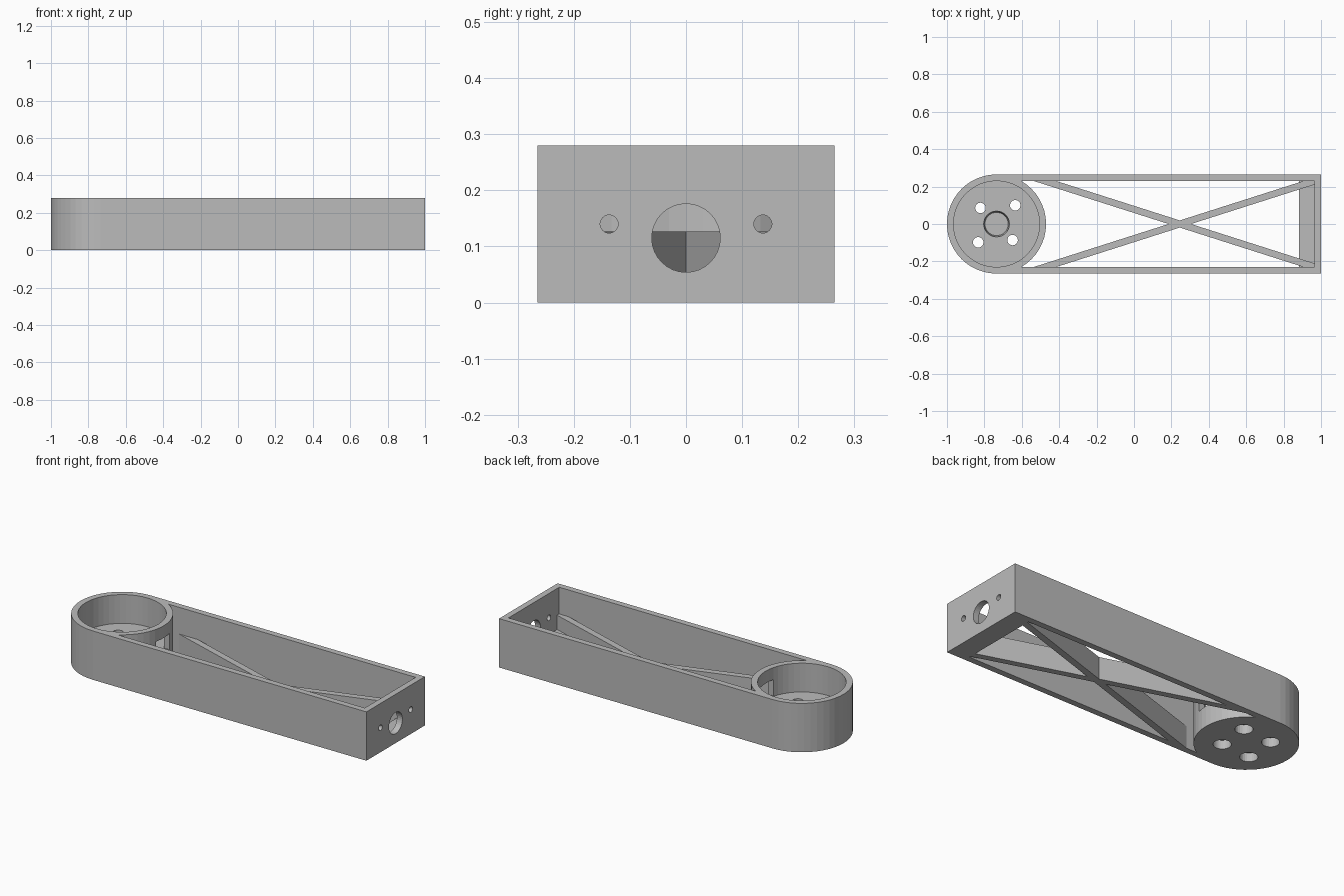
import bpy, bmesh, math

if "Cube" in bpy.data.objects:
    bpy.data.objects.remove(bpy.data.objects["Cube"], do_unlink=True)

grey = bpy.data.materials.new("plain grey")
grey.use_nodes = True
GREY = (0.5, 0.5, 0.5, 1)
grey.diffuse_color = GREY
grey.node_tree.nodes["Principled BSDF"].inputs["Base Color"].default_value = GREY

H = 0.28            # overall height
R, WALL = 0.265, 0.035
CX = -0.735         # centre of the round motor mount
FLOOR = 0.115       # top of the mount floor
BRACE_H = 0.127


def finish(bm, name):
    bmesh.ops.recalc_face_normals(bm, faces=bm.faces)
    mesh = bpy.data.meshes.new(name)
    bm.to_mesh(mesh)
    bm.free()
    mesh.materials.append(grey)
    ob = bpy.data.objects.new(name, mesh)
    bpy.context.collection.objects.link(ob)
    return ob


def prism(name, points, z0, z1):
    bm = bmesh.new()
    face = bm.faces.new([bm.verts.new((x, y, z0)) for x, y in points])
    new = bmesh.ops.extrude_face_region(bm, geom=[face])["geom"]
    bmesh.ops.translate(bm, vec=(0, 0, z1 - z0),
                        verts=[v for v in new if isinstance(v, bmesh.types.BMVert)])
    return finish(bm, name)


def box(name, x0, x1, y0, y1, z0, z1):
    return prism(name, [(x0, y0), (x1, y0), (x1, y1), (x0, y1)], z0, z1)


def cylinder(name, x, y, z0, z1, r, r_top=None, sides=32):
    bm = bmesh.new()
    bmesh.ops.create_cone(bm, cap_ends=True, segments=sides, radius1=r,
                          radius2=r_top or r, depth=z1 - z0)
    bmesh.ops.translate(bm, vec=(x, y, (z0 + z1) / 2), verts=bm.verts)
    return finish(bm, name)


def cylinder_x(name, x0, x1, y, z, r):
    ob = cylinder(name, 0, 0, x0, x1, r)
    for v in ob.data.vertices:
        a, b, c = v.co
        v.co = (c, y + a, z + b)
    # cyclic axis swap keeps the winding
    return ob


def cut(target, cutters):
    """Subtract every cutter from the target, then discard the cutters."""
    for c in cutters:
        c.hide_render = True
        m = target.modifiers.new("cut", 'BOOLEAN')
        m.operation, m.solver, m.object = 'DIFFERENCE', 'EXACT', c
    bpy.context.view_layer.update()
    ev = target.evaluated_get(bpy.context.evaluated_depsgraph_get())
    mesh = bpy.data.meshes.new_from_object(ev)
    target.modifiers.clear()
    target.data = mesh
    for c in cutters:
        bpy.data.objects.remove(c, do_unlink=True)


# Straight side walls and end plate, with cable and screw holes in the plate
frame = box("side_walls_and_end_plate", CX, 1, -R, R, 0, H)
cut(frame, [box("cavity_cutter", CX - 0.1, 1 - WALL, -R + WALL, R - WALL, -0.1, H + 0.1),
            cylinder_x("cable_hole_cutter", 0.9, 1.1, 0, 0.115, 0.061)]
    + [cylinder_x("screw_cutter", 0.9, 1.1, s * 0.137, 0.14, 0.016) for s in (-1, 1)])

# Round motor mount: cup, cable slot, centre recess and counterbored screw holes
mount = cylinder("motor_mount", CX, 0, 0, H, R, sides=48)
cutters = [cylinder("bore_cutter", CX, 0, FLOOR, H + 0.1, R - WALL, sides=48),
           box("slot_cutter", CX + 0.15, CX + 0.35, -0.061, 0.061, FLOOR + 0.002, 0.21),
           cylinder("recess_cutter", CX, 0, 0.05, FLOOR + 0.01, 0.062, 0.07)]
for dx, dy in ((-0.086, 0.086), (0.1, 0.1), (-0.098, -0.098), (0.086, -0.086)):
    cutters += [cylinder("screw_cutter", CX + dx, dy, -0.1, 0.2, 0.028, sides=24),
                cylinder("counterbore_cutter", CX + dx, dy, -0.1, 0.05, 0.046, sides=24)]
cut(mount, cutters)

# Crossed braces between the side walls
brace = [(-0.583, -0.245), (-0.463, -0.245), (0.98, 0.2155), (0.98, 0.245), (0.953, 0.245)]
for name, s in (("brace_a", 1), ("brace_b", -1)):
    prism(name, [(x, s * y) for x, y in brace], 0, BRACE_H)

# Low strip along the foot of the end plate
box("end_foot_strip", 0.883, 0.98, -0.245, 0.245, 0, 0.045)
